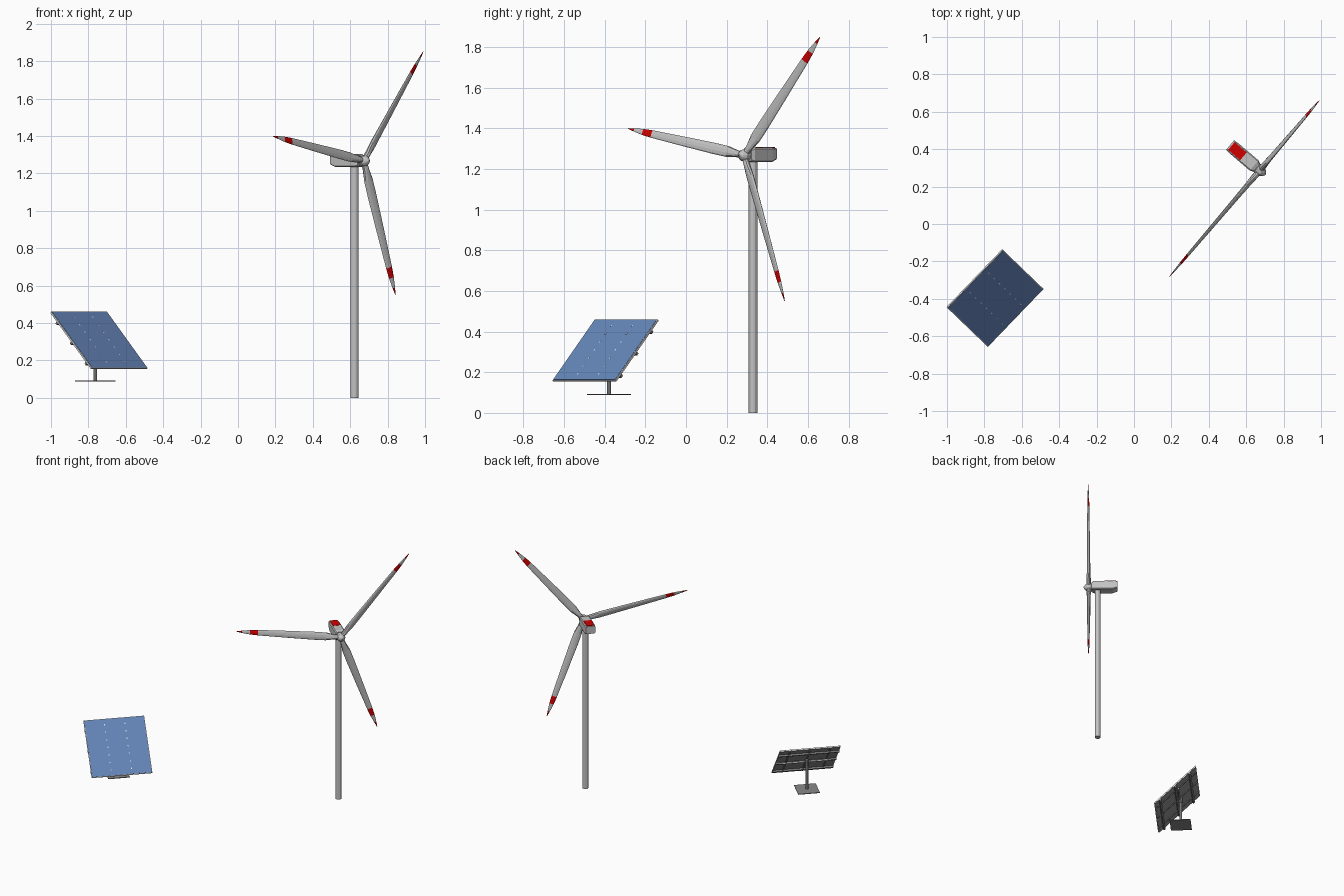
import bpy, bmesh, math
from mathutils import Matrix, Vector

if "Cube" in bpy.data.objects:
    bpy.data.objects.remove(bpy.data.objects["Cube"])


def mat(name, r, g, b):
    m = bpy.data.materials.new(name)
    m.diffuse_color = (r, g, b, 1)
    m.use_nodes = True
    m.node_tree.nodes["Principled BSDF"].inputs["Base Color"].default_value = m.diffuse_color
    return m


GREY = mat("light grey", 0.55, 0.55, 0.55)
RED = mat("signal red", 0.65, 0.0, 0.0)
BLUE = mat("panel blue", 0.13, 0.24, 0.49)
DARK = mat("dark grey", 0.25, 0.25, 0.25)
WHITE = mat("white", 0.80, 0.80, 0.80)


def finish(name, bm, matrix, mats):
    bmesh.ops.recalc_face_normals(bm, faces=bm.faces)
    me = bpy.data.meshes.new(name)
    bm.to_mesh(me)
    bm.free()
    for m in mats:
        me.materials.append(m)
    ob = bpy.data.objects.new(name, me)
    ob.matrix_world = matrix
    bpy.context.collection.objects.link(ob)
    return ob


def loft(name, rings, matrix, mats, rule=None):
    """Skin a list of equal-sized point rings; rule(i) colours segment i."""
    bm = bmesh.new()
    vs = [[bm.verts.new(p) for p in ring] for ring in rings]
    n = len(vs[0])
    for i in range(len(vs) - 1):
        for k in range(n):
            j = (k + 1) % n
            f = bm.faces.new((vs[i][k], vs[i][j], vs[i + 1][j], vs[i + 1][k]))
            f.material_index = rule(i) if rule else 0
    bm.faces.new(vs[0][::-1])
    f = bm.faces.new(vs[-1])
    f.material_index = rule(len(vs) - 2) if rule else 0
    return finish(name, bm, matrix, mats)


def box(name, size, loc, matrix, m):
    bm = bmesh.new()
    bmesh.ops.create_cube(bm, size=1)
    bmesh.ops.scale(bm, vec=size, verts=bm.verts)
    bmesh.ops.translate(bm, vec=loc, verts=bm.verts)
    return finish(name, bm, matrix, [m])


def ring_z(r, z, n):
    return [(r * math.cos(2 * math.pi * k / n), r * math.sin(2 * math.pi * k / n), z) for k in range(n)]


def ring_x(r, x, n):
    return [(x, r * math.cos(2 * math.pi * k / n), r * math.sin(2 * math.pi * k / n)) for k in range(n)]


# ---- wind turbine: local x is the rotor axis, pointing forward ----
HUB = Vector((0.673, 0.287, 1.267))
T = Matrix.Translation(HUB) @ Matrix.Rotation(math.radians(-40.4), 4, 'Z')

# tower
loft("tower", [ring_z(0.0215, 0, 12), ring_z(0.0215, 1.245, 12)],
     Matrix.Translation((0.623, 0.330, 0)), [GREY])


# nacelle with bevelled long edges, its belly rising at the rear
def nacelle_ring(x, w, lo, hi, c):
    return [(x, -w + c, lo), (x, w - c, lo), (x, w, lo + c), (x, w, hi - c),
            (x, w - c, hi), (x, -w + c, hi), (x, -w, hi - c), (x, -w, lo + c)]


loft("nacelle", [nacelle_ring(-0.209, 0.033, -0.020, 0.036, 0.005),
                 nacelle_ring(-0.175, 0.036, -0.033, 0.038, 0.006),
                 nacelle_ring(-0.040, 0.036, -0.033, 0.038, 0.006),
                 nacelle_ring(-0.022, 0.028, -0.028, 0.030, 0.006)], T, [GREY])
box("nacelle_roof_marking", (0.085, 0.054, 0.004), (-0.158, 0, 0.0385), T, RED)

# hub and spinner
loft("hub", [ring_x(r, x, 12) for x, r in
             ((-0.026, 0.022), (-0.018, 0.029), (0.012, 0.029), (0.026, 0.019), (0.038, 0.004))],
     T, [GREY])

# blades: distance, chord, thickness
STATIONS = [(0.015, 0.032, 0.032), (0.050, 0.036, 0.032), (0.110, 0.055, 0.024),
            (0.200, 0.056, 0.019), (0.400, 0.048, 0.015), (0.606, 0.038, 0.011),
            (0.665, 0.031, 0.009), (0.722, 0.016, 0.006), (0.762, 0.003, 0.002)]
for i, ang in enumerate((50, 170, 290)):
    B = (T @ Matrix.Rotation(math.radians(ang - 90), 4, 'X')
         @ Matrix.Rotation(math.radians(17), 4, 'Z'))
    rings = []
    for r, c, t in STATIONS:
        rings.append([(t / 2 * math.sin(math.pi * k / 5), c / 2 * math.cos(math.pi * k / 5), r)
                      for k in range(10)])
    loft("blade_%d" % (i + 1), rings, B, [GREY, RED], lambda s: 1 if s in (5, 7) else 0)

# ---- solar panel: local x down the slope, y across, z out of the face ----
W, L = 0.430, 0.426
P = (Matrix.Translation((-0.741, -0.398, 0.310)) @ Matrix.Rotation(math.radians(-43.9), 4, 'Z')
     @ Matrix.Rotation(math.radians(45), 4, 'Y'))
box("panel_frame", (L, W, 0.008), (0, 0, -0.004), P, WHITE)
box("panel_cells", (L - 0.008, W - 0.008, 0.002), (0, 0, 0.0005), P, BLUE)
box("panel_back", (L - 0.004, W - 0.004, 0.003), (0, 0, -0.009), P, DARK)

# pale dots along the two seams
for col in (-1, 1):
    for k in range(7):
        box("seam_dot", (0.010, 0.006, 0.0006), ((k - 3) * 0.056, col * W / 6, 0.0016), P, WHITE)

# support rails across the back, ribs along the slope
for k, x in enumerate((-0.140, 0.010, 0.165)):
    box("rail_%d" % (k + 1), (0.014, W, 0.012), (x, 0, -0.016), P, DARK)
for k, y in enumerate((-W / 3, 0, W / 3)):
    box("rib_%d" % (k + 1), (L - 0.02, 0.010, 0.006), (0, y, -0.012), P, DARK)
box("cross_tube", (0.010, W * 0.8, 0.010), (-0.010, 0, -0.025), P, GREY)

# post and base plate
S = Matrix.Translation((-0.763, -0.378, 0)) @ Matrix.Rotation(math.radians(-43.9), 4, 'Z')
loft("panel_post", [ring_z(0.010, 0.09, 10), ring_z(0.010, 0.322, 10)], S, [GREY])
loft("post_collar", [ring_z(0.015, 0.275, 10), ring_z(0.015, 0.315, 10)], S, [DARK])
box("base_plate", (0.153, 0.153, 0.005), (0, 0, 0.0905), S, DARK)
